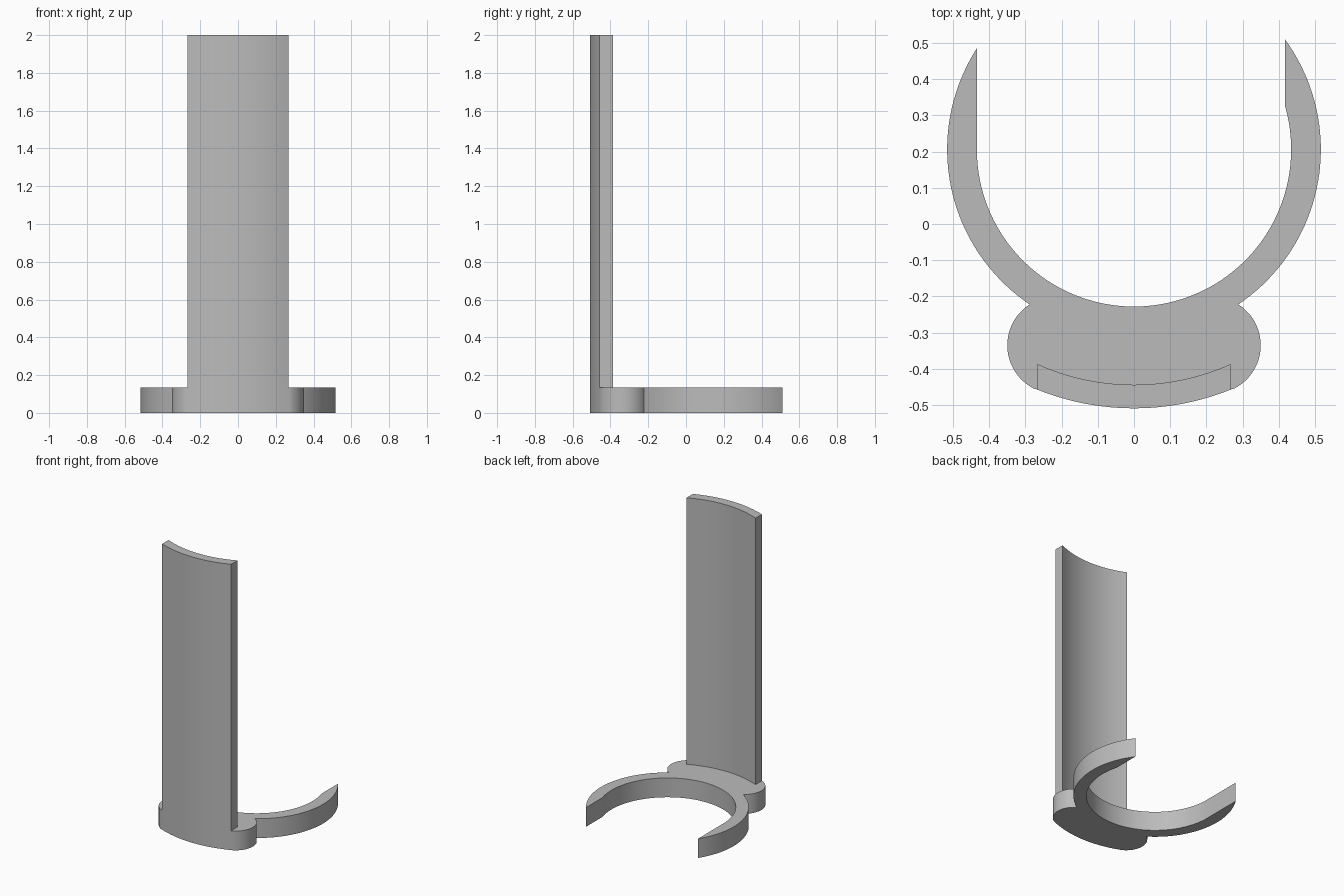
import bpy, bmesh, math
from math import sqrt, atan2

cube = bpy.data.objects.get("Cube")
if cube:
    bpy.data.objects.remove(cube, do_unlink=True)

grey = bpy.data.materials.new("plain grey")
grey.use_nodes = True
grey.diffuse_color = (0.5, 0.5, 0.5, 1)
grey.node_tree.nodes["Principled BSDF"].inputs["Base Color"].default_value = (0.5, 0.5, 0.5, 1)

RING = (0, 0.206)               # shared centre of ring and panel arcs
R_IN, R_OUT = 0.434, 0.516      # clip ring
R_BACK, R_FRONT = 0.65, 0.715   # curved panel
LOBE_X, LOBE_Y, LOBE_R = 0.216, -0.335, 0.134
HALF, BASE_H, TOP = 0.267, 0.135, 2.0


def arc(centre, r, start, end, steps):
    """Points from start to end, taking the angles in the order given."""
    return [(centre[0] + r * math.cos(start + (end - start) * i / steps),
             centre[1] + r * math.sin(start + (end - start) * i / steps))
            for i in range(steps + 1)]


def angle(centre, point):
    return atan2(point[1] - centre[1], point[0] - centre[0])


def low(r, x):
    """Point on the lower half of a ring-centred circle."""
    return (x, RING[1] - sqrt(r * r - x * x))


def extrude(name, outline, z0, z1):
    bm = bmesh.new()
    face = bm.faces.new([bm.verts.new((x, y, z0)) for x, y in outline])
    grown = bmesh.ops.extrude_face_region(bm, geom=[face])["geom"]
    bmesh.ops.translate(bm, vec=(0, 0, z1 - z0),
                        verts=[v for v in grown if isinstance(v, bmesh.types.BMVert)])
    bmesh.ops.recalc_face_normals(bm, faces=bm.faces)
    mesh = bpy.data.meshes.new(name)
    bm.to_mesh(mesh)
    bm.free()
    mesh.materials.append(grey)
    obj = bpy.data.objects.new(name, mesh)
    bpy.context.collection.objects.link(obj)
    bpy.ops.object.select_all(action='DESELECT')
    obj.select_set(True)
    bpy.context.view_layer.objects.active = obj
    bpy.ops.object.shade_smooth_by_angle(angle=math.radians(25))
    return obj


# Clip base: ring arms, rounded side lobes and curved front in one outline
tip_r, tip_l = 0.417, 0.4335
notch = low(R_OUT, 0.288)
corner = low(R_FRONT, HALF)
lobe = (LOBE_X, LOBE_Y)
lobe_arc = arc(lobe, LOBE_R, angle(lobe, notch), angle(lobe, corner), 24)
front = angle(RING, corner)
end_r = math.acos(tip_r / R_OUT)
end_l = math.pi - math.acos(tip_l / R_OUT)
notch_a = angle(RING, notch)

outline = arc(RING, R_OUT, end_r, notch_a, 40)                       # right arm outside
outline += lobe_arc[1:-1]
outline += arc(RING, R_FRONT, front, -math.pi - front, 24)           # front
outline += [(-x, y) for x, y in reversed(lobe_arc[1:-1])]
outline += arc(RING, R_OUT, -math.pi - notch_a, end_l - math.tau, 40)  # left arm outside
outline += arc(RING, R_IN, -math.acos(-tip_l / R_IN),
               math.acos(tip_r / R_IN), 72)                          # inside of ring
extrude("clip_base", outline, 0, BASE_H)

# Tall curved panel, flush with the front of the base
back = angle(RING, low(R_BACK, HALF))
panel = arc(RING, R_FRONT, -math.pi - front, front, 24)
panel += arc(RING, R_BACK, back, -math.pi - back, 24)
extrude("upright_panel", panel, BASE_H, TOP)
